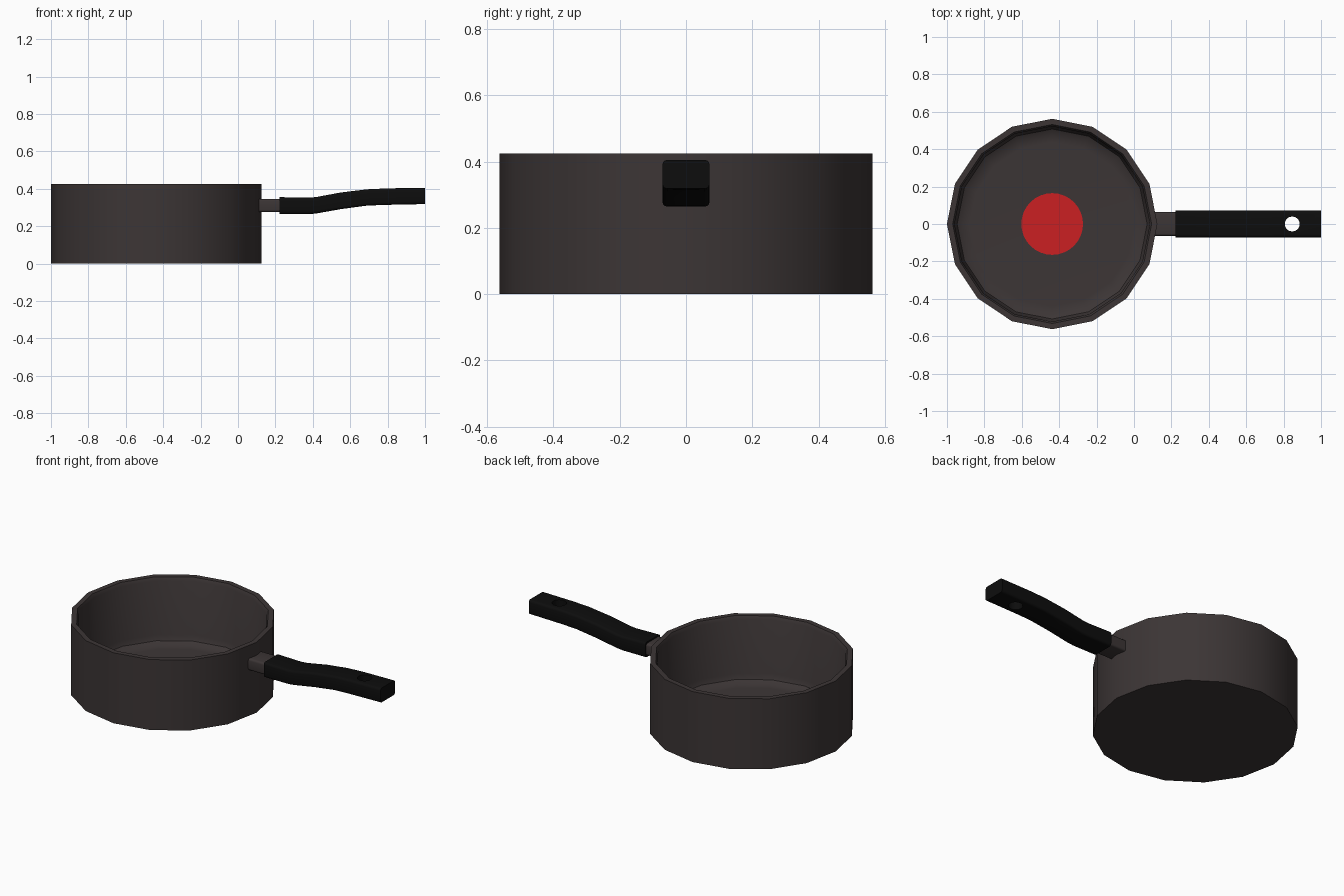
import bpy, bmesh, math

if "Cube" in bpy.data.objects:
    bpy.data.objects.remove(bpy.data.objects["Cube"])

def material(name, rgb):
    m = bpy.data.materials.new(name)
    m.diffuse_color = (*rgb, 1)
    m.use_nodes = True
    m.node_tree.nodes["Principled BSDF"].inputs["Base Color"].default_value = m.diffuse_color
    return m

BODY = material("dark brown grey", (0.045, 0.036, 0.036))
BLACK = material("grip black", (0.004, 0.004, 0.004))
RED = material("spot red", (0.6, 0.014, 0.016))
CX = -0.4375  # pan centre

def finish(bm, name, mat, angle=32):
    bmesh.ops.recalc_face_normals(bm, faces=bm.faces)
    me = bpy.data.meshes.new(name)
    bm.to_mesh(me)
    bm.free()
    ob = bpy.data.objects.new(name, me)
    bpy.context.collection.objects.link(ob)
    me.materials.append(mat)
    bpy.ops.object.select_all(action='DESELECT')
    ob.select_set(True)
    bpy.context.view_layer.objects.active = ob
    bpy.ops.object.shade_smooth_by_angle(angle=math.radians(angle))
    return ob

def loft(rings, name, mat, angle=32):
    """Skin closed rings of points and cap both ends."""
    bm = bmesh.new()
    vs = [[bm.verts.new(p) for p in r] for r in rings]
    n = len(vs[0])
    for a, b in zip(vs, vs[1:]):
        for i in range(n):
            j = (i + 1) % n
            bm.faces.new((a[i], a[j], b[j], b[i]))
    bm.faces.new(vs[0])
    bm.faces.new(vs[-1])
    return finish(bm, name, mat, angle)

def circle(r, z, n, cx=CX):
    return [(cx + r * math.cos(2 * math.pi * i / n),
             r * math.sin(2 * math.pi * i / n), z) for i in range(n)]

def rounded_section(x, half_w, z0, z1, r):
    zc, hz = (z0 + z1) / 2, (z1 - z0) / 2
    pts = []
    for k, (sy, sz) in enumerate(((1, 1), (-1, 1), (-1, -1), (1, -1))):
        for s in range(4):
            a = math.radians(90 * k + 30 * s)
            pts.append((x, sy * (half_w - r) + r * math.cos(a),
                        zc + sz * (hz - r) + r * math.sin(a)))
    return pts

# Pan body: outer wall, flat rim, inner wall and rounded floor edge
profile = [(0.5625, 0), (0.5625, 0.425), (0.532, 0.425), (0.522, 0.405),
           (0.52, 0.08), (0.508, 0.05), (0.48, 0.033), (0.44, 0.03)]
loft([circle(r, z, 16) for r, z in profile], "pan_body", BODY)

# Red heat spot on the pan floor
loft([circle(0.165, 0.029, 32), circle(0.165, 0.034, 32)], "heat_spot", RED)

# Bracket joining pan and grip
loft([rounded_section(x, 0.063, 0.275, 0.346, 0.012) for x in (0.1, 0.26)],
     "handle_bracket", BODY)

# Curved grip: x, bottom, top
stations = [(0.222, 0.264, 0.355), (0.38, 0.264, 0.352), (0.42, 0.268, 0.356),
            (0.55, 0.291, 0.38), (0.69, 0.31, 0.397), (0.8, 0.314, 0.402),
            (1.0, 0.318, 0.405)]
grip = loft([rounded_section(x, 0.071, b, t, 0.014) for x, b, t in stations],
            "handle_grip", BLACK)

# Hanging hole through the grip
cutter = loft([circle(0.04, z, 20, 0.846) for z in (0.2, 0.5)], "hole_cutter", BLACK)
cutter.hide_render = True
mod = grip.modifiers.new("hanging_hole", 'BOOLEAN')
mod.operation = 'DIFFERENCE'
mod.solver = 'EXACT'
mod.object = cutter
bpy.ops.object.select_all(action='DESELECT')
grip.select_set(True)
bpy.context.view_layer.objects.active = grip
bpy.ops.object.modifier_apply(modifier=mod.name)
bpy.data.objects.remove(cutter)
bpy.ops.object.shade_smooth_by_angle(angle=math.radians(32))
